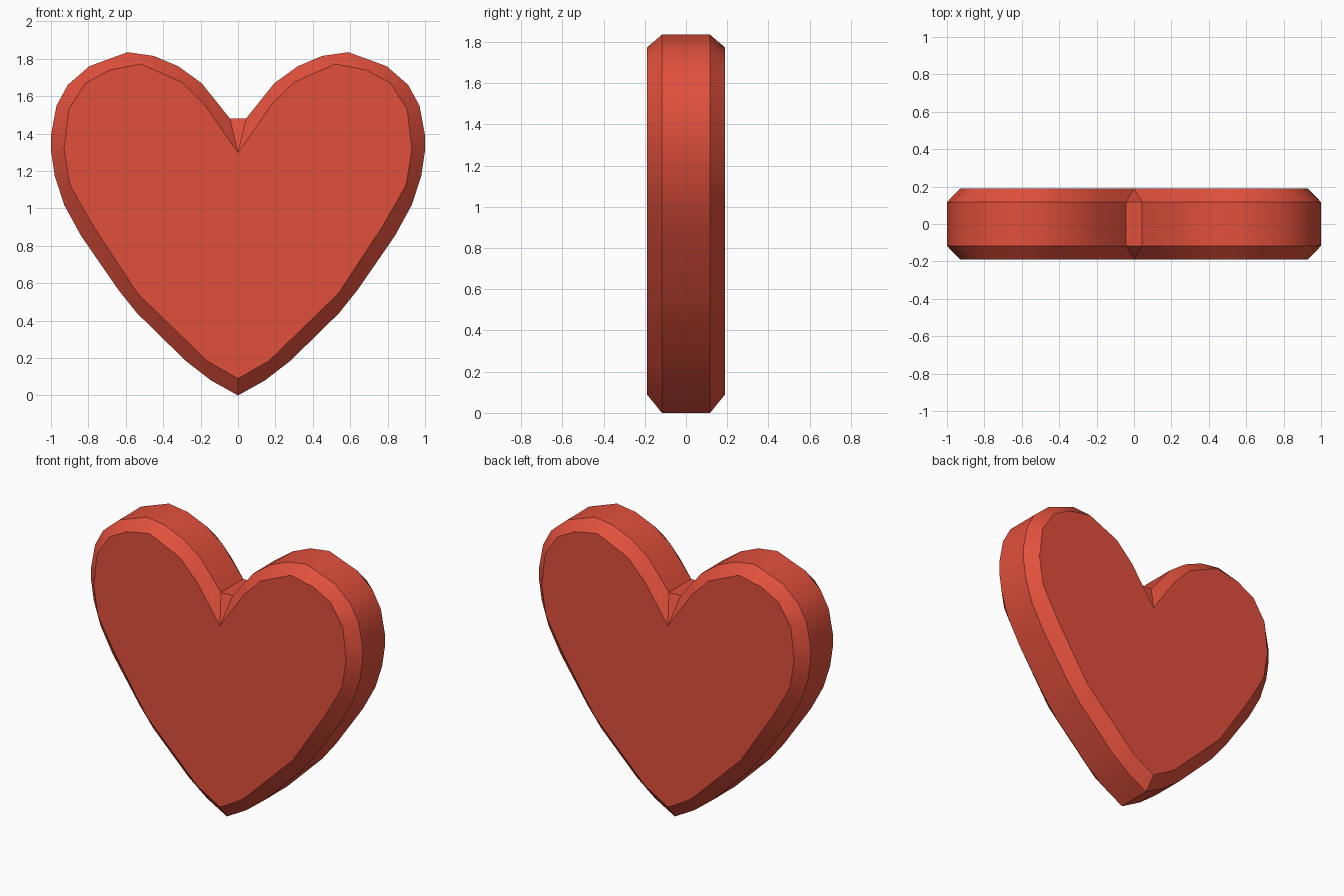
import bpy, bmesh, math

if "Cube" in bpy.data.objects:
    bpy.data.objects.remove(bpy.data.objects["Cube"])

# Right half of the outline, bottom tip to top notch: (outer x, z, inner x, z)
HALF = [
    (0, 0, 0, .09), (.144, .08, .166, .185), (.28, .185, .235, .252),
    (.54, .44, .48, .49), (.64, .565, .54, .55), (.84, .855, .77, .90),
    (.93, 1.02, .865, 1.064), (.98, 1.175, .90, 1.13), (1, 1.31, .93, 1.32),
    (1, 1.39, .923, 1.37), (.97, 1.55, .905, 1.53), (.91, 1.66, .86, 1.6),
    (.795, 1.76, .815, 1.67), (.70, 1.795, .685, 1.74), (.59, 1.835, .52, 1.772),
    (.45, 1.815, .45, 1.741), (.32, 1.76, .30, 1.675), (.195, 1.67, .176, 1.55),
    (.043, 1.48, 0, 1.297),
]
# Mirror to a closed loop
LOOP = HALF + [(-a, b, -c, d) for a, b, c, d in reversed(HALF[1:])]
n = len(LOOP)

# Four rings front to back: face rim, side, side, face rim
bm = bmesh.new()
rings = []
for y, inner in ((-.19, True), (-.117, False), (.117, False), (.19, True)):
    rings.append([bm.verts.new((p[2], y, p[3]) if inner else (p[0], y, p[1]))
                  for p in LOOP])

# Chamfers and side wall
for a, b in zip(rings, rings[1:]):
    for i in range(n):
        j = (i + 1) % n
        bm.faces.new((a[i], a[j], b[j], b[i]))
bmesh.ops.remove_doubles(bm, verts=bm.verts[:], dist=1e-4)

# Flat front and back faces
bmesh.ops.holes_fill(bm, edges=[e for e in bm.edges if e.is_boundary], sides=0)
bmesh.ops.recalc_face_normals(bm, faces=bm.faces[:])

mesh = bpy.data.meshes.new("heart")
bm.to_mesh(mesh)
bm.free()
heart = bpy.data.objects.new("heart", mesh)
bpy.context.collection.objects.link(heart)

# Red material and smooth rim with sharp chamfers
red = bpy.data.materials.new("red")
red.diffuse_color = (.75, .08, .045, 1)
red.use_nodes = True
red.node_tree.nodes["Principled BSDF"].inputs["Base Color"].default_value = red.diffuse_color
mesh.materials.append(red)
bpy.context.view_layer.objects.active = heart
heart.select_set(True)
bpy.ops.object.shade_smooth_by_angle(angle=math.radians(30))
